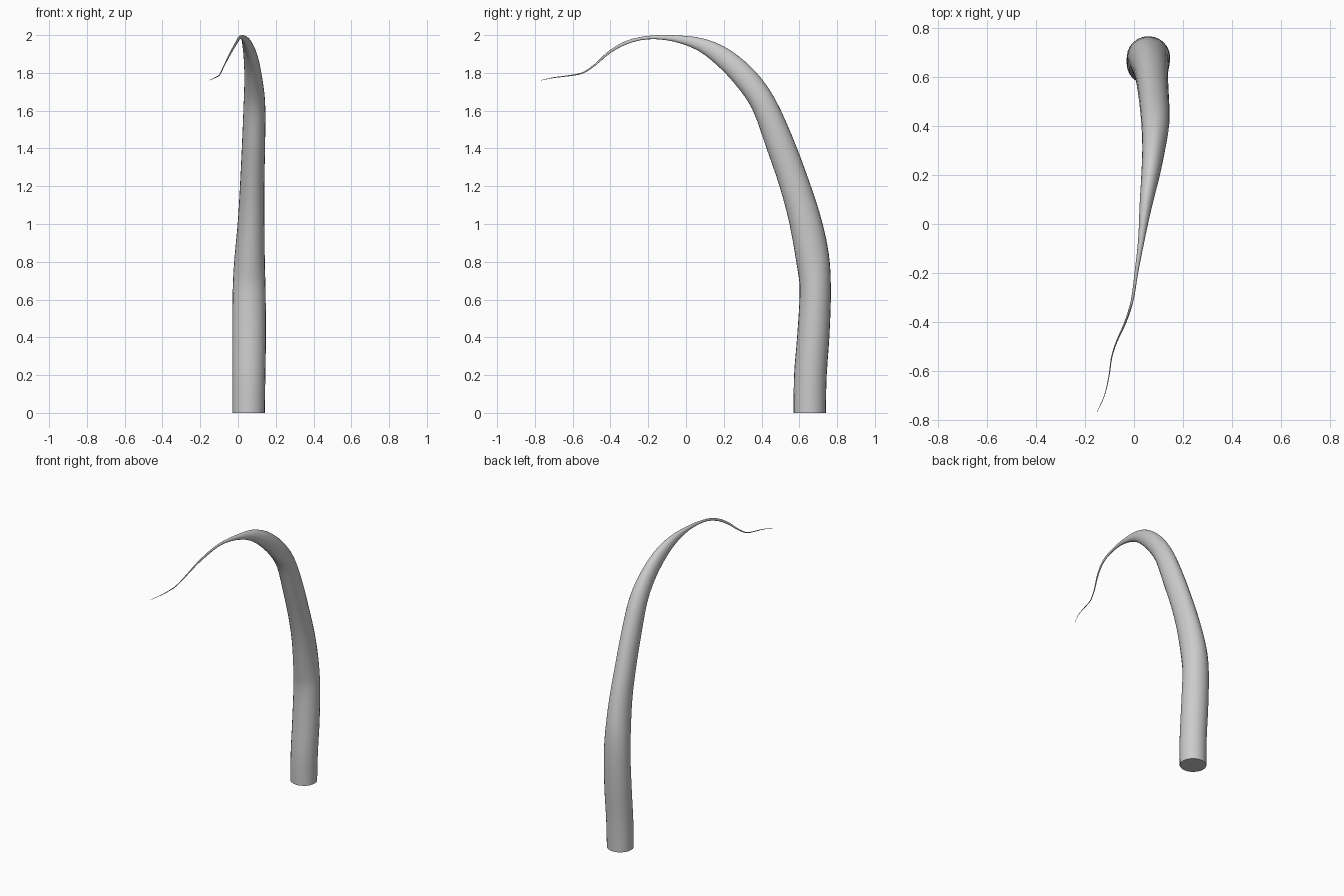
import bpy, bmesh, math
from mathutils import Vector

if "Cube" in bpy.data.objects:
    bpy.data.objects.remove(bpy.data.objects["Cube"])

# Cross-sections along the horn: inner y,z / outer y,z / left x, right x
RINGS = [
    (.57, 0, .74, 0, -.03, .142),
    (.572, .2, .745, .2, -.03, .145),
    (.588, .4, .76, .42, -.03, .148),
    (.602, .64, .767, .66, -.028, .146),
    (.590, .76, .755, .85, -.02, .142),
    (.548, 1.0, .71, 1.05, 0, .14),
    (.495, 1.2, .64, 1.26, .012, .14),
    (.423, 1.41, .56, 1.47, .022, .144),
    (.35, 1.61, .467, 1.67, .03, .144),
    (.26, 1.74, .365, 1.81, .034, .128),
    (.165, 1.84, .235, 1.92, .03, .105),
    (.06, 1.92, .10, 1.98, .023, .075),
    (-.07, 1.967, -.055, 1.999, .017, .044),
    (-.20, 1.978, -.20, 1.996, .002, .017),
    (-.31, 1.953, -.316, 1.97, -.013, -.002),
    (-.40, 1.905, -.408, 1.917, -.041, -.032),
    (-.478, 1.84, -.483, 1.848, -.074, -.068),
    (-.545, 1.797, -.547, 1.804, -.094, -.089),
    (-.62, 1.782, -.62, 1.788, -.104, -.1),
    (-.70, 1.773, -.70, 1.777, -.122, -.119),
    (-.768, 1.76, -.768, 1.762, -.152, -.15),
]
SIDES, STEPS = 24, 3


def spline(a, b, c, d, t):
    """Catmull-Rom blend of four cross-sections."""
    return [.5 * (2*q + (r - p)*t + (2*p - 5*q + 4*r - s)*t*t
                  + (3*q - p - 3*r + s)*t**3)
            for p, q, r, s in zip(a, b, c, d)]


# Refine the sections into a smooth tapering sweep
sections = []
last = len(RINGS) - 1
for i in range(last):
    quad = [RINGS[min(max(i + k, 0), last)] for k in (-1, 0, 1, 2)]
    sections += [spline(*quad, j / STEPS) for j in range(STEPS)]
sections.append(RINGS[-1])

# Skin the horn
bm = bmesh.new()
loops = []
for yi, zi, yo, zo, x0, x1 in sections:
    centre = Vector(((x0 + x1) / 2, (yi + yo) / 2, (zi + zo) / 2))
    across = Vector(((x1 - x0) / 2, 0, 0))
    depth = Vector((0, (yo - yi) / 2, (zo - zi) / 2))
    angles = [math.tau * k / SIDES for k in range(SIDES)]
    loops.append([bm.verts.new(centre + across * math.cos(a) + depth * math.sin(a))
                  for a in angles])
for low, high in zip(loops, loops[1:]):
    for k in range(SIDES):
        n = (k + 1) % SIDES
        bm.faces.new((low[k], low[n], high[n], high[k]))
bm.faces.new(loops[0][::-1])
bm.faces.new(loops[-1])
bmesh.ops.recalc_face_normals(bm, faces=bm.faces)

mesh = bpy.data.meshes.new("curved_horn")
bm.to_mesh(mesh)
bm.free()
horn = bpy.data.objects.new("curved_horn", mesh)
bpy.context.collection.objects.link(horn)
bpy.context.view_layer.objects.active = horn
horn.select_set(True)
bpy.ops.object.shade_smooth_by_angle(angle=math.radians(40))
